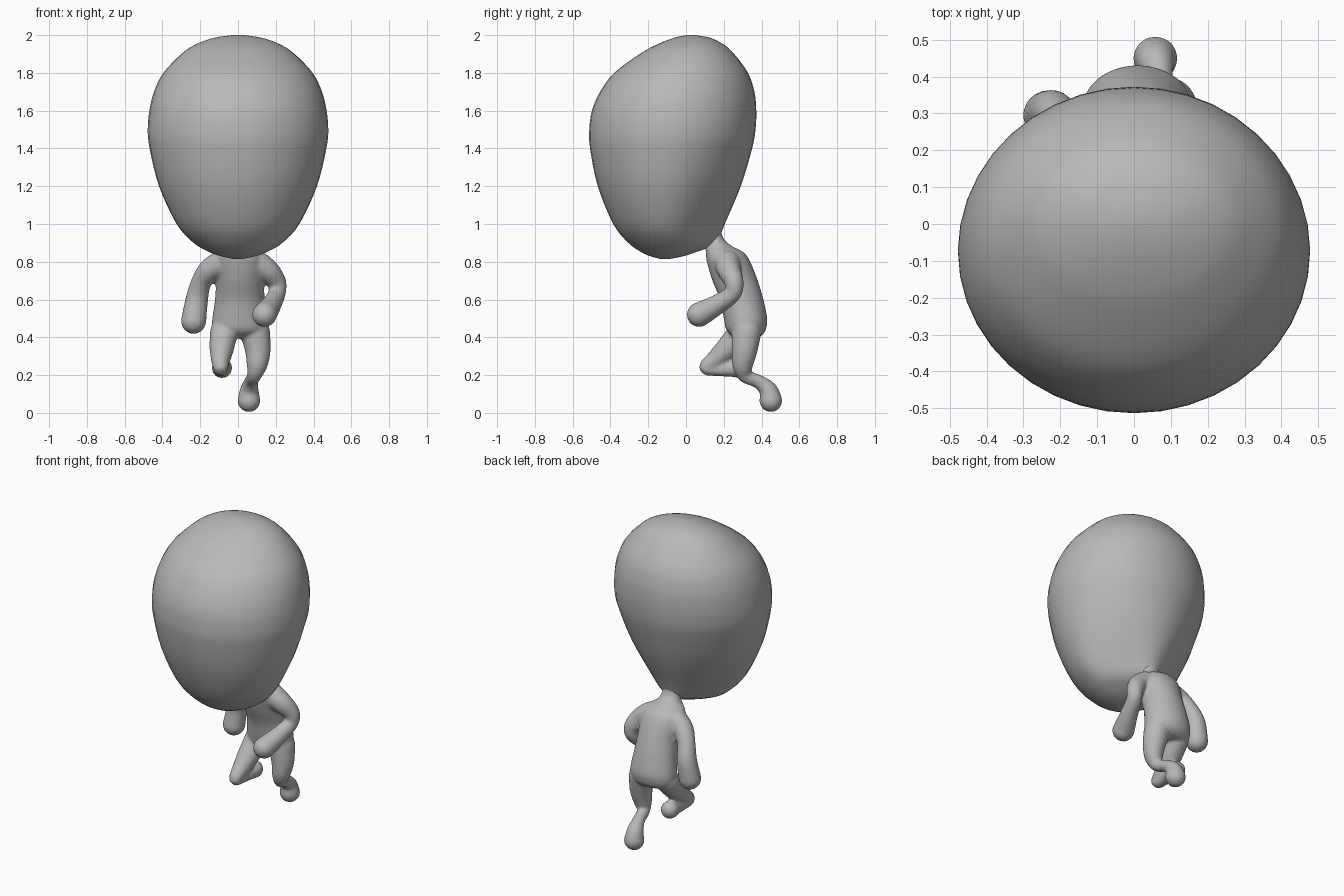
import bpy, bmesh, math
from mathutils import Vector

cube = bpy.data.objects.get("Cube")
if cube:
    bpy.data.objects.remove(cube, do_unlink=True)

clay = bpy.data.materials.new("plain grey")
clay.use_nodes = True
GREY = (0.48, 0.48, 0.48, 1)
clay.diffuse_color = GREY
clay.node_tree.nodes["Principled BSDF"].inputs["Base Color"].default_value = GREY


def loft(bm, rings):
    """Skin a list of point rings and close both ends."""
    rows = [[bm.verts.new(p) for p in ring] for ring in rings]
    n = len(rows[0])
    for a, b in zip(rows, rows[1:]):
        for i in range(n):
            j = (i + 1) % n
            bm.faces.new((a[i], a[j], b[j], b[i]))
    bm.faces.new(rows[0][::-1])
    bm.faces.new(rows[-1])


def smooth_rows(rows, steps=5):
    """Resample rows of numbers along a Catmull-Rom curve."""
    rows = [rows[0]] + list(rows) + [rows[-1]]
    out = []
    for p0, p1, p2, p3 in zip(rows, rows[1:], rows[2:], rows[3:]):
        for s in range(steps):
            t = s / steps
            out.append([b + 0.5 * t * (c - a + t * (2*a - 5*b + 4*c - d + t * (3*(b - c) + d - a)))
                        for a, b, c, d in zip(p0, p1, p2, p3)])
    return out + [list(rows[-1])]


def section(z, x, half_w, front, back, pinch=0, n=40):
    """Level oval, optionally narrowed towards the back."""
    ring = []
    for i in range(n):
        t = math.tau * i / n
        s = math.sin(t)
        w = half_w * (1 - pinch * max(s, 0) ** 1.5)
        ring.append((x + w * math.cos(t), (front + back) / 2 + (back - front) / 2 * s, z))
    return ring


def limb(bm, path, n=20):
    """Round tube along x, y, z, radius rows with domed ends."""
    rows = smooth_rows(path)
    pts = [Vector(r[:3]) for r in rows]
    rings = []

    def ring(c, d, r):
        side = d.cross(Vector((1, 0, 0))).normalized()
        up = side.cross(d)
        rings.append([c + r * (side * math.cos(math.tau * i / n) + up * math.sin(math.tau * i / n))
                      for i in range(n)])

    first = (pts[1] - pts[0]).normalized()
    last = (pts[-1] - pts[-2]).normalized()
    dome = [math.radians(a) for a in (80, 60, 40, 20)]
    for a in dome:
        ring(pts[0] - first * rows[0][3] * math.sin(a), first, rows[0][3] * math.cos(a))
    for i, c in enumerate(pts):
        d = (pts[min(i + 1, len(pts) - 1)] - pts[max(i - 1, 0)]).normalized()
        ring(c, d, rows[i][3])
    for a in reversed(dome):
        ring(pts[-1] + last * rows[-1][3] * math.sin(a), last, rows[-1][3] * math.cos(a))
    loft(bm, rings)


def finish(bm, name):
    bmesh.ops.recalc_face_normals(bm, faces=bm.faces)
    mesh = bpy.data.meshes.new(name)
    bm.to_mesh(mesh)
    bm.free()
    mesh.materials.append(clay)
    mesh.shade_smooth()
    obj = bpy.data.objects.new(name, mesh)
    bpy.context.collection.objects.link(obj)
    return obj


def fuse(obj, voxel, repeat):
    remesh = obj.modifiers.new("Fuse", 'REMESH')
    remesh.mode = 'VOXEL'
    remesh.voxel_size = voxel
    remesh.use_smooth_shade = True
    relax = obj.modifiers.new("Relax", 'SMOOTH')
    relax.factor = 0.5
    relax.iterations = repeat


# Large head: height, half width, front, back, pinch at the nape
head_rows = [
    (0.816, 0.03, -0.14, -0.08, 0), (0.828, 0.085, -0.185, -0.02, 0.1),
    (0.85, 0.15, -0.235, 0.05, 0.3), (0.90, 0.235, -0.305, 0.16, 0.5),
    (1.00, 0.325, -0.385, 0.205, 0.4), (1.20, 0.418, -0.467, 0.29, 0.2),
    (1.40, 0.468, -0.508, 0.35, 0.06), (1.50, 0.478, -0.512, 0.368, 0.02),
    (1.60, 0.469, -0.498, 0.372, 0), (1.70, 0.445, -0.455, 0.362, 0),
    (1.80, 0.395, -0.38, 0.328, 0), (1.90, 0.30, -0.245, 0.255, 0),
    (1.95, 0.225, -0.155, 0.20, 0), (1.985, 0.13, -0.065, 0.13, 0),
    (2.0, 0.03, 0.0, 0.05, 0)]
bm = bmesh.new()
loft(bm, [section(z, 0, w, f, b, p) for z, w, f, b, p in smooth_rows(head_rows, 4)])
finish(bm, "head")

# Torso and neck: height, centre x, half width, front, back
torso_rows = [
    (0.395, 0.01, 0.09, 0.27, 0.38), (0.42, 0.01, 0.135, 0.23, 0.412),
    (0.45, 0.01, 0.148, 0.21, 0.425), (0.50, 0.01, 0.146, 0.20, 0.43),
    (0.60, 0.01, 0.132, 0.18, 0.41), (0.70, 0.01, 0.128, 0.14, 0.38),
    (0.80, 0.005, 0.135, 0.11, 0.34), (0.85, 0, 0.115, 0.105, 0.305),
    (0.885, 0, 0.07, 0.10, 0.24), (0.93, 0, 0.058, 0.09, 0.195),
    (1.0, 0, 0.07, 0.04, 0.185)]
bm = bmesh.new()
loft(bm, [section(*row) for row in smooth_rows(torso_rows)])

# Left arm bent forward, right arm swung back
limb(bm, [(0.10, 0.22, 0.79, 0.07), (0.16, 0.23, 0.75, 0.062), (0.205, 0.255, 0.69, 0.051),
          (0.205, 0.245, 0.63, 0.046), (0.175, 0.16, 0.57, 0.054), (0.14, 0.07, 0.52, 0.066)])
limb(bm, [(-0.09, 0.22, 0.79, 0.07), (-0.15, 0.24, 0.755, 0.062), (-0.195, 0.275, 0.69, 0.054),
          (-0.218, 0.302, 0.60, 0.06), (-0.235, 0.295, 0.485, 0.067)])
# Left leg trailing, with its foot pushing off
limb(bm, [(0.09, 0.32, 0.43, 0.08), (0.105, 0.31, 0.33, 0.068), (0.10, 0.30, 0.25, 0.055),
          (0.085, 0.315, 0.195, 0.038), (0.07, 0.385, 0.165, 0.037), (0.06, 0.435, 0.12, 0.05),
          (0.058, 0.449, 0.065, 0.061)])
# Right leg with raised knee and shin folded back
limb(bm, [(-0.075, 0.30, 0.43, 0.073), (-0.085, 0.23, 0.35, 0.066), (-0.092, 0.16, 0.285, 0.052),
          (-0.092, 0.106, 0.24, 0.039), (-0.09, 0.17, 0.23, 0.036), (-0.085, 0.24, 0.235, 0.045),
          (-0.085, 0.285, 0.238, 0.055)])
body = finish(bm, "body")
fuse(body, 0.01, 4)
